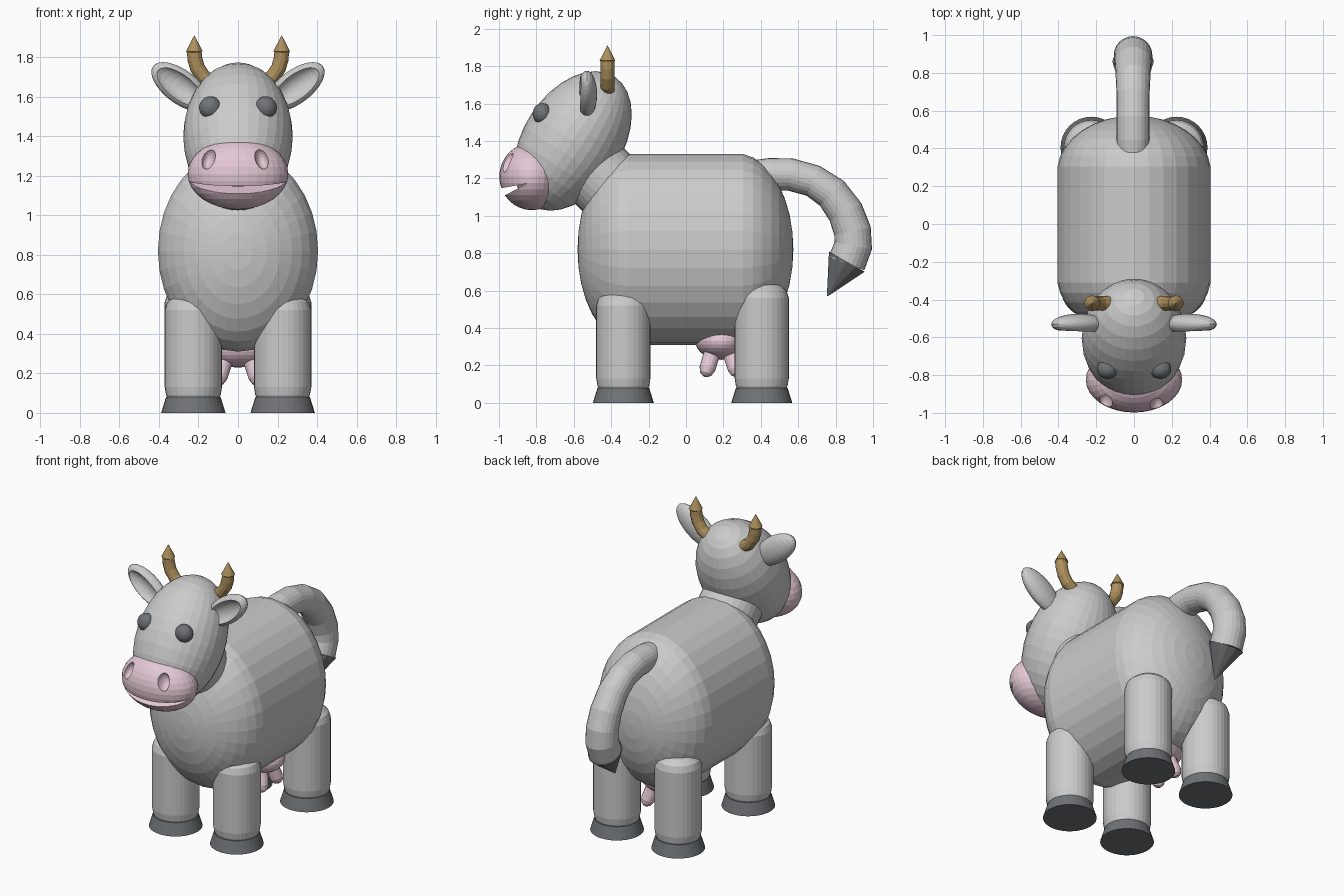
import bpy, bmesh, math
from mathutils import Vector, Matrix

if "Cube" in bpy.data.objects:
    bpy.data.objects.remove(bpy.data.objects["Cube"])


def material(name, rgb):
    m = bpy.data.materials.new(name)
    m.diffuse_color = (*rgb, 1)
    m.use_nodes = True
    m.node_tree.nodes["Principled BSDF"].inputs["Base Color"].default_value = m.diffuse_color
    return m


PINK = material("pink_skin", (0.78, 0.58, 0.67))
DARK = material("dark_hoof", (0.16, 0.17, 0.18))
HORN = material("horn_brown", (0.42, 0.28, 0.11))


def finish(bm, name, mat=None):
    bmesh.ops.recalc_face_normals(bm, faces=bm.faces)
    me = bpy.data.meshes.new(name)
    bm.to_mesh(me)
    bm.free()
    ob = bpy.data.objects.new(name, me)
    bpy.context.collection.objects.link(ob)
    if mat:
        me.materials.append(mat)
    return ob


def ellipsoid(name, center, radii, rot=Matrix(), mat=None, seg=32, rings=16):
    bm = bmesh.new()
    bmesh.ops.create_uvsphere(bm, u_segments=seg, v_segments=rings, radius=1)
    bm.transform(Matrix.Translation(center) @ rot @ Matrix.Diagonal((*radii, 1)))
    return finish(bm, name, mat)


def tube(name, path, radii, ref=(1, 0, 0), mat=None, seg=24):
    """Capped rings swept along a path, one radius per point."""
    bm, ref = bmesh.new(), Vector(ref)
    pts = [Vector(p) for p in path]
    rings = []
    for i, p in enumerate(pts):
        t = (pts[min(i + 1, len(pts) - 1)] - pts[max(i - 1, 0)]).normalized()
        u = ref.cross(t).normalized()
        v = t.cross(u)
        rings.append([bm.verts.new(p + radii[i] * (u * math.cos(a) + v * math.sin(a)))
                      for a in (2 * math.pi * k / seg for k in range(seg))])
    for a, b in zip(rings, rings[1:]):
        for k in range(seg):
            n = (k + 1) % seg
            bm.faces.new((a[k], a[n], b[n], b[k]))
    bm.faces.new(rings[0])
    bm.faces.new(rings[-1])
    return finish(bm, name, mat)


def cut(ob, cutter):
    cutter.hide_render = True
    cutter.hide_viewport = True
    mod = ob.modifiers.new("cut", 'BOOLEAN')
    mod.operation, mod.solver, mod.object = 'DIFFERENCE', 'EXACT', cutter


# Body: sphere split at the middle and stretched along y
bm = bmesh.new()
bmesh.ops.create_uvsphere(bm, u_segments=32, v_segments=17, radius=1)
bm.transform(Matrix.Diagonal((0.407, 0.297, 0.512, 1)) @ Matrix.Rotation(math.pi / 2, 4, 'X'))
for v in bm.verts:
    v.co += Vector((0, math.copysign(0.28, v.co.y) - 0.003, 0.82))
finish(bm, "body")

# Neck and head
tube("neck", [(0, -0.32, 1.07), (0, -0.55, 1.3)], [0.197, 0.197], seg=32)
ellipsoid("head", (0, -0.605, 1.4), (0.277, 0.265, 0.41), Matrix.Rotation(math.radians(-33), 4, 'X'))

# Muzzle with mouth wedge and nostrils cut out
muzzle = ellipsoid("muzzle", (0, -0.825, 1.21), (0.255, 0.173, 0.18), mat=PINK)
bm = bmesh.new()
wedge = [(-1.06, 1.135), (-0.85, 1.172), (-1.06, 1.06)]
face = bm.faces.new([bm.verts.new((-0.4, y, z)) for y, z in wedge])
ext = bmesh.ops.extrude_face_region(bm, geom=[face])
bmesh.ops.translate(bm, vec=(0.8, 0, 0), verts=[g for g in ext["geom"] if isinstance(g, bmesh.types.BMVert)])
cut(muzzle, finish(bm, "mouth_cutter", PINK))
for x, y, s in ((-0.15, -0.95, -1), (0.12, -0.965, 1)):
    cut(muzzle, ellipsoid("nostril_cutter", (x, y, 1.29), (0.034, 0.06, 0.058),
                          Matrix.Rotation(math.radians(-14 * s), 4, 'Y'), PINK, 24, 12))

# Paired head parts
for side, s in (("left", -1), ("right", 1)):
    ellipsoid(f"{side}_eye", (0.14 * s, -0.768, 1.545), (0.057, 0.052, 0.057), mat=DARK, seg=24, rings=12)

    # Ear hollowed at the front
    tilt = Matrix.Rotation(math.radians(-37 * s), 4, 'Y')
    ear = ellipsoid(f"{side}_ear", (0.29 * s, -0.53, 1.65), (0.175, 0.055, 0.085), tilt, seg=24, rings=16)
    cut(ear, ellipsoid("ear_cutter", (0.295 * s, -0.588, 1.65), (0.155, 0.06, 0.066), tilt, seg=24, rings=16))

    # Horn with pointed tip
    horn = [(0.13, 1.67), (0.175, 1.70), (0.205, 1.745), (0.218, 1.79), (0.221, 1.825), (0.221, 1.83), (0.221, 1.91)]
    tube(f"{side}_horn", [(x * s, -0.42, z) for x, z in horn],
         [0.038] * 4 + [0.037, 0.042, 0.001], (0, 1, 0), HORN, 12)

    # Legs and hooves
    for end, y, top in (("front", -0.335, 0.6), ("back", 0.405, 0.64)):
        x = 0.226 * s
        levels = [(0.06, 0.125), (0.09, 0.138), (0.13, 0.145), (top - 0.08, 0.145),
                  (top - 0.04, 0.132), (top - 0.012, 0.1), (top, 0.05)]
        tube(f"{end}_{side}_leg", [(x, y, z) for z, r in levels], [r for z, r in levels], seg=32)
        tube(f"{end}_{side}_hoof", [(x, y, 0), (x, y, 0.08)], [0.163, 0.138], mat=DARK, seg=32)

    # Teats
    for end, dy in (("front", -1), ("back", 1)):
        a, b = Vector((0.06 * s, 0.19 + 0.04 * dy, 0.3)), Vector((0.108 * s, 0.19 + 0.088 * dy, 0.142))
        tube(f"{end}_{side}_teat", [a.lerp(b, t) for t in (0, 0.4, 0.75, 0.92, 1)],
             [0.05, 0.044, 0.043, 0.032, 0.012], (0, 1, 0), PINK, 16)

ellipsoid("udder", (0, 0.19, 0.33), (0.19, 0.14, 0.1), mat=PINK)

# Tail and tuft
tail = [(0.3, 1.2), (0.45, 1.222), (0.56, 1.22), (0.68, 1.187), (0.78, 1.12),
        (0.853, 1.02), (0.89, 0.92), (0.894, 0.84), (0.858, 0.745)]
tube("tail", [(-0.005, y, z) for y, z in tail], [0.087] * 4 + [0.092, 0.097, 0.1, 0.102, 0.102])
tube("tail_tuft", [(-0.005, 0.86, 0.755), (-0.005, 0.755, 0.57)], [0.11, 0.002], mat=DARK, seg=12)
